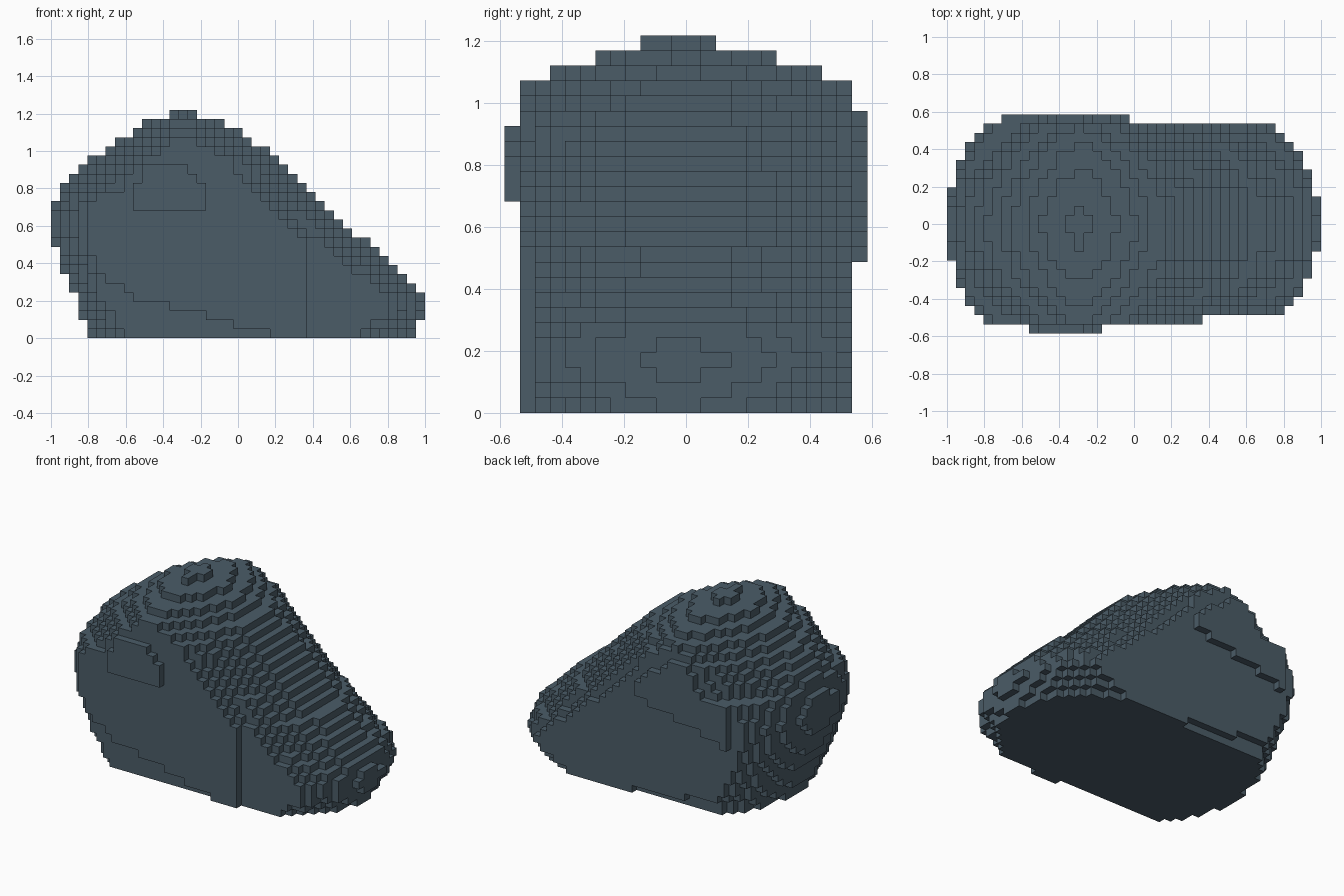
import bpy
import bmesh

cube = bpy.data.objects.get("Cube")
if cube:
    bpy.data.objects.remove(cube, do_unlink=True)

COLS, ROWS, LAYERS = 41, 24, 25
CELL = 2 / COLS
SUMMIT_X, SUMMIT_Y = -0.29, -0.01

# Outline of the middle slice in cells, layer by layer from the ground up
left_ends = [4.3, 3.8, 3.3, 2.95, 2.6, 2.2, 1.8, 1.4, 1, 0.65, 0.4, 0.2, 0.1, 0.2, 0.4,
             0.65, 1.2, 2, 3, 4.3, 5.7, 7, 8.8, 10.3, 13.2]
right_ends = [39.6, 40.1, 40.6, 40.75, 40.6]
right_ends += [40.2 - 1.05 * step for step in range(6)]
right_ends += [33.4 - step for step in range(10)] + [22.2, 20.8, 18.6, 15.7]
# Half depth of the rounded plan, narrowing near the summit
half_depths = [0.615] * 20 + [0.56, 0.53, 0.44, 0.3, 0.13]
# How far the nose curves back at each layer
nose_rounds = [0.85, 0.7, 0.58, 0.52, 0.55, 0.6, 0.65, 0.7] + [0.75] * 17


def front_limit(x, z):
    """Frontmost y of the flat front side, with its shallow raised patches."""
    right_edge = min(-0.17, -0.17 - (z - 0.78))
    if 0.68 < z < 0.93 and -0.56 < x < right_edge:
        return -0.59
    above_undercut = z > max(0.22 - 0.27 * (x + 0.55), 0.28 - 0.7 * (x + 0.63))
    return -0.54 if x < 0.36 and above_undercut else -0.49


def back_limit(x, z):
    """Rearmost y of the flat back side, with its shallow raised patch."""
    low = 0.49 + 0.27 * (x + 0.76)
    high = 0.976 - 0.75 * max(0, x + 0.3)
    if -0.76 < x < 0.02 and low < z < high:
        return 0.59
    return 0.54 if z > 0.1 - 0.12 * (x + 0.6) else 0.49


def is_solid(i, j, k):
    x, y, z = -1 + (i + 0.5) * CELL, (j + 0.5 - ROWS / 2) * CELL, (k + 0.5) * CELL
    if not front_limit(x, z) < y < back_limit(x, z):
        return False
    across = abs(y - SUMMIT_Y) / half_depths[k]
    if across >= 1:
        return False
    # Both ends curve back towards the sides, more pointed near the summit
    power = max(1.55, min(2, 2 - 0.06 * (k - 13)))
    setback = 1 - (1 - across ** power) ** (1 / power)
    x_min, x_max = -1 + left_ends[k] * CELL, -1 + right_ends[k] * CELL
    left_round = SUMMIT_X - x_min
    if k < 16:
        left_round = min(0.42 + 0.04 * max(0, 4 - k), left_round)
    right_round = min(nose_rounds[k], x_max - SUMMIT_X)
    return x_min + left_round * setback < x < x_max - right_round * setback


def build_blocks(name, cells, material):
    """One mesh holding only the exposed faces of the filled cells."""
    bm = bmesh.new()
    corners = {}

    def vert(key):
        if key not in corners:
            i, j, k = key
            corners[key] = bm.verts.new((-1 + i * CELL, (j - ROWS / 2) * CELL, k * CELL))
        return corners[key]

    for cell in cells:
        for axis in range(3):
            u, v = (axis + 1) % 3, (axis + 2) % 3
            for side in (0, 1):
                neighbour = list(cell)
                neighbour[axis] += 2 * side - 1
                if tuple(neighbour) in cells:
                    continue
                loop = []
                for du, dv in ((0, 0), (1, 0), (1, 1), (0, 1)):
                    key = list(cell)
                    key[axis] += side
                    key[u] += du
                    key[v] += dv
                    loop.append(vert(tuple(key)))
                bm.faces.new(loop if side else loop[::-1])
    mesh = bpy.data.meshes.new(name)
    bm.to_mesh(mesh)
    bm.free()
    mesh.materials.append(material)
    obj = bpy.data.objects.new(name, mesh)
    bpy.context.collection.objects.link(obj)
    return obj


# Slate stone
stone = bpy.data.materials.new("slate_blue_grey")
stone.use_nodes = True
colour = (0.07, 0.107, 0.137, 1)
stone.diffuse_color = colour
stone.node_tree.nodes["Principled BSDF"].inputs["Base Color"].default_value = colour

# Boulder
filled = {(i, j, k) for i in range(COLS) for j in range(ROWS) for k in range(LAYERS) if is_solid(i, j, k)}
build_blocks("boulder", filled, stone)
